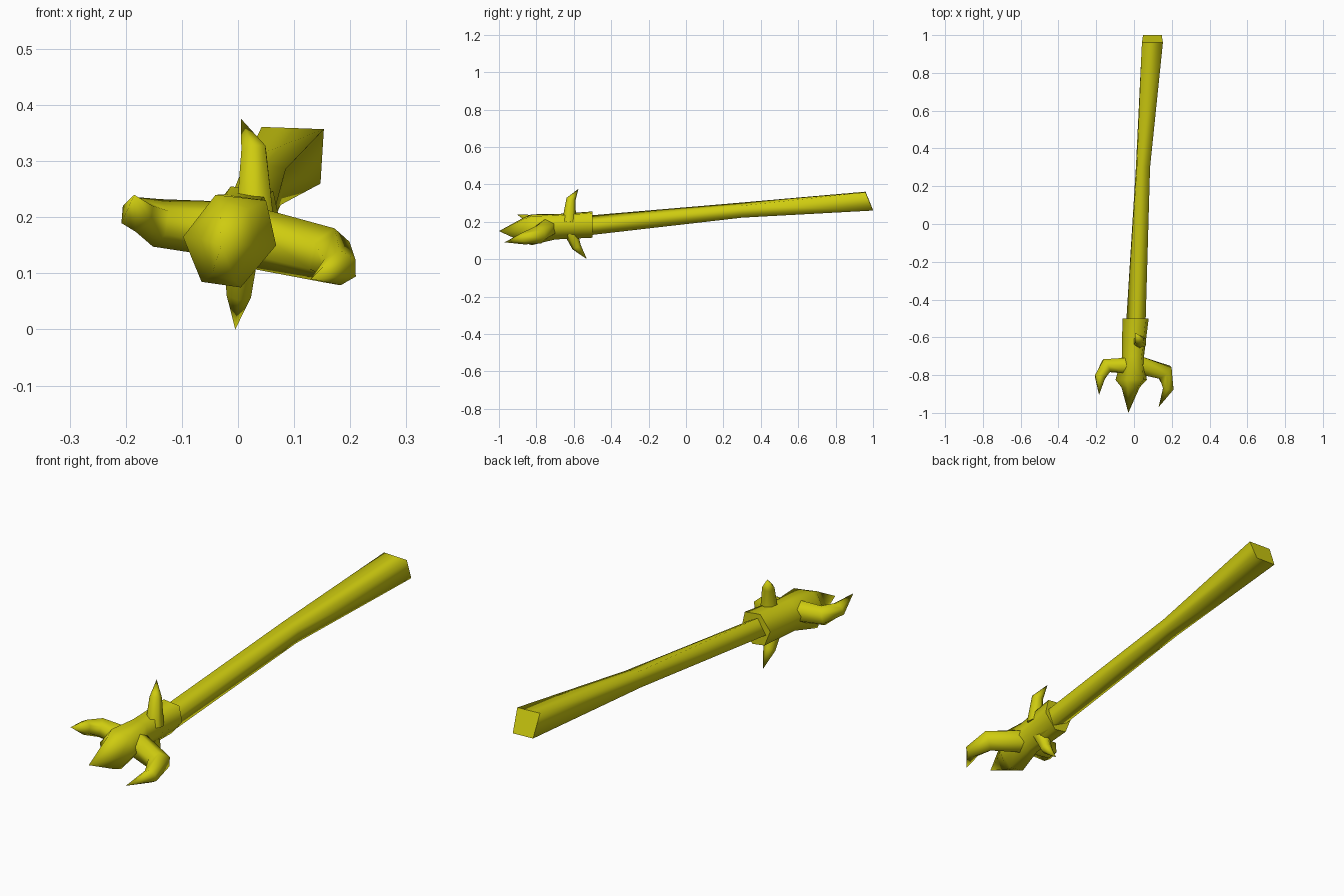
import bpy, bmesh, math
from mathutils import Vector

if "Cube" in bpy.data.objects:
    bpy.data.objects.remove(bpy.data.objects["Cube"])

mat = bpy.data.materials.new("mustard_yellow")
mat.diffuse_color = (0.62, 0.60, 0.005, 1)
mat.use_nodes = True
mat.node_tree.nodes["Principled BSDF"].inputs["Base Color"].default_value = mat.diffuse_color


def loft(name, rings):
    """Skin a list of rings; a ring of one point closes to a tip."""
    bm = bmesh.new()
    vs = [[bm.verts.new(p) for p in r] for r in rings]
    for a, b in zip(vs, vs[1:]):
        n = max(len(a), len(b))
        for i in range(n):
            j = (i + 1) % n
            if len(b) == 1:
                bm.faces.new((a[i], a[j], b[0]))
            else:
                bm.faces.new((a[i], a[j], b[j], b[i]))
    for f in bm.faces:
        f.smooth = True
    # flat caps with crisp rims
    for r in (vs[0], vs[-1]):
        if len(r) > 2:
            cap = bm.faces.new(r)
            for e in cap.edges:
                e.smooth = False
    bmesh.ops.recalc_face_normals(bm, faces=bm.faces)
    me = bpy.data.meshes.new(name)
    bm.to_mesh(me)
    bm.free()
    me.materials.append(mat)
    ob = bpy.data.objects.new(name, me)
    bpy.context.collection.objects.link(ob)
    return ob


def spike(name, path, up, sides=6):
    """Tapered tube along (x, y, z, radius) points, ending in a tip."""
    pts = [Vector(p[:3]) for p in path]
    rings = []
    for i, p in enumerate(pts[:-1]):
        d = (pts[i + 1] - p).normalized()
        if i:
            d = (d + (p - pts[i - 1]).normalized()).normalized()
        u = Vector(up)
        u = (u - d * u.dot(d)).normalized()
        w = d.cross(u)
        rings.append([p + path[i][3] * (u * math.cos(t) + w * math.sin(t))
                      for t in (2 * math.pi * k / sides for k in range(sides))])
    rings.append([pts[-1]])
    return loft(name, rings)


# Handle: four-sided shaft with a slight twist and a slanted butt
loft("handle", [
    [(0.00, -0.60, 0.23), (0.06, -0.60, 0.19), (0.03, -0.60, 0.12), (-0.04, -0.60, 0.16)],
    [(0.00, -0.50, 0.235), (0.062, -0.50, 0.20), (0.035, -0.50, 0.13), (-0.04, -0.50, 0.17)],
    [(0.015, 0.30, 0.303), (0.085, 0.30, 0.286), (0.076, 0.30, 0.222), (0.01, 0.30, 0.232)],
    [(0.042, 0.96, 0.361), (0.153, 0.96, 0.357), (0.147, 1.0, 0.26), (0.048, 1.0, 0.263)],
])

# Head: six-sided body, widest at the front, narrowing into a tall point
hexagon = [(-0.04, 0.24), (0.05, 0.23), (0.068, 0.15),
           (0.005, 0.075), (-0.065, 0.085), (-0.098, 0.165)]


def section(y, cx, cz, sx, sz):
    return [(cx + (x + 0.015) * sx, y, cz + (z - 0.16) * sz) for x, z in hexagon]


loft("head", [
    section(-0.50, 0.008, 0.187, 0.84, 0.85),
    section(-0.70, -0.005, 0.175, 0.70, 0.82),
    section(-0.825, -0.015, 0.16, 1, 1),
    section(-0.865, -0.018, 0.158, 0.58, 0.82),
    [(-0.03, -1.0, 0.15)],
])

# Curved side claws
spike("right_claw", [(0.02, -0.745, 0.165, 0.055), (0.163, -0.785, 0.132, 0.050),
                     (0.182, -0.87, 0.11, 0.032), (0.13, -0.97, 0.09, 0)], (0, 0, 1))
spike("left_claw", [(-0.02, -0.75, 0.178, 0.05), (-0.145, -0.75, 0.19, 0.043),
                    (-0.18, -0.81, 0.205, 0.032), (-0.185, -0.905, 0.24, 0)], (0, 0, 1))

# Upright and hanging thorns behind the claws
spike("top_thorn", [(0.03, -0.625, 0.20, 0.038), (0.028, -0.615, 0.32, 0.025),
                    (0.005, -0.575, 0.376, 0)], (0, 1, 0))
spike("bottom_thorn", [(0.005, -0.615, 0.14, 0.036), (0.002, -0.585, 0.065, 0.025),
                       (-0.005, -0.53, 0.0, 0)], (0, 1, 0))
